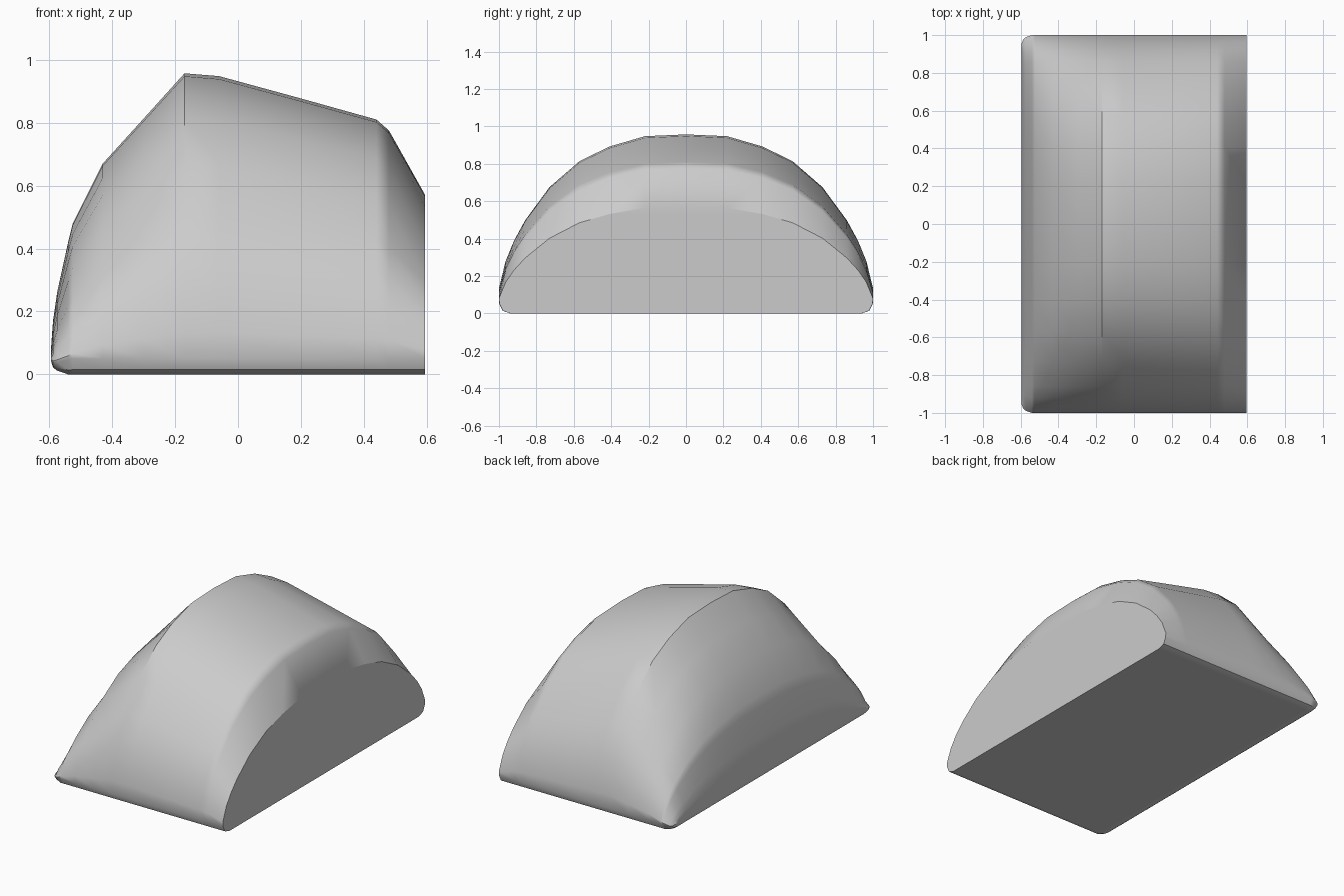
import bpy
import bmesh
from math import radians

cube = bpy.data.objects.get("Cube")
if cube:
    bpy.data.objects.remove(cube, do_unlink=True)

# Plain grey surface
grey = bpy.data.materials.new("light_grey")
grey.use_nodes = True
colour = (0.6, 0.6, 0.6, 1)
grey.diffuse_color = colour
grey.node_tree.nodes["Principled BSDF"].inputs["Base Color"].default_value = colour

# Rounded lower lip: (half width, height)
LIP = [(0.94, 0), (0.98, 0.015), (0.997, 0.05)]
# Arch: (half width, fraction of the crown height)
ARCH = [(1, 0.14), (0.965, 0.29), (0.92, 0.405), (0.86, 0.52), (0.73, 0.705),
        (0.57, 0.85), (0.41, 0.932), (0.22, 0.99), (0, 1)]
# Stations along the body: (x, underside, crown, width)
STATIONS = [(-0.595, 0.045, 0.075, 0.955), (-0.588, 0.022, 0.17, 0.975),
            (-0.575, 0.012, 0.26, 0.988), (-0.54, 0, 0.42, 1),
            (-0.525, 0, 0.48, 1), (-0.43, 0, 0.67, 1), (-0.3, 0, 0.813, 1),
            (-0.17, 0, 0.957, 1), (-0.06, 0, 0.948, 1), (0.2, 0, 0.877, 1),
            (0.44, 0, 0.81, 1), (0.48, 0, 0.775, 1), (0.595, 0, 0.57, 1)]


def arch_section(x, base, crown, width):
    """Closed section, symmetric in y."""
    rise = crown - base
    lip_scale = min(1, rise / 0.45)
    half = [(y * width, base + z * lip_scale) for y, z in LIP]
    half += [(y * width, base + t * rise) for y, t in ARCH]
    mirrored = [(-y, z) for y, z in reversed(half[:-1])]
    return [(x, y, z) for y, z in half + mirrored]


# Loft the sections into one closed body
bm = bmesh.new()
rings = [[bm.verts.new(p) for p in arch_section(*s)] for s in STATIONS]
count = len(rings[0])
for a, b in zip(rings, rings[1:]):
    for i in range(count):
        j = (i + 1) % count
        bm.faces.new((a[i], a[j], b[j], b[i]))
bm.faces.new(rings[0])
bm.faces.new(rings[-1])
bmesh.ops.recalc_face_normals(bm, faces=bm.faces)

mesh = bpy.data.meshes.new("domed_body")
bm.to_mesh(mesh)
bm.free()
mesh.materials.append(grey)
body = bpy.data.objects.new("domed_body", mesh)
bpy.context.collection.objects.link(body)

# Smooth shading with crisp crown, end and base edges
bpy.ops.object.select_all(action="DESELECT")
body.select_set(True)
bpy.context.view_layer.objects.active = body
bpy.ops.object.shade_smooth_by_angle(angle=radians(30))
weighted = body.modifiers.new("even_shading", "WEIGHTED_NORMAL")
weighted.keep_sharp = True
